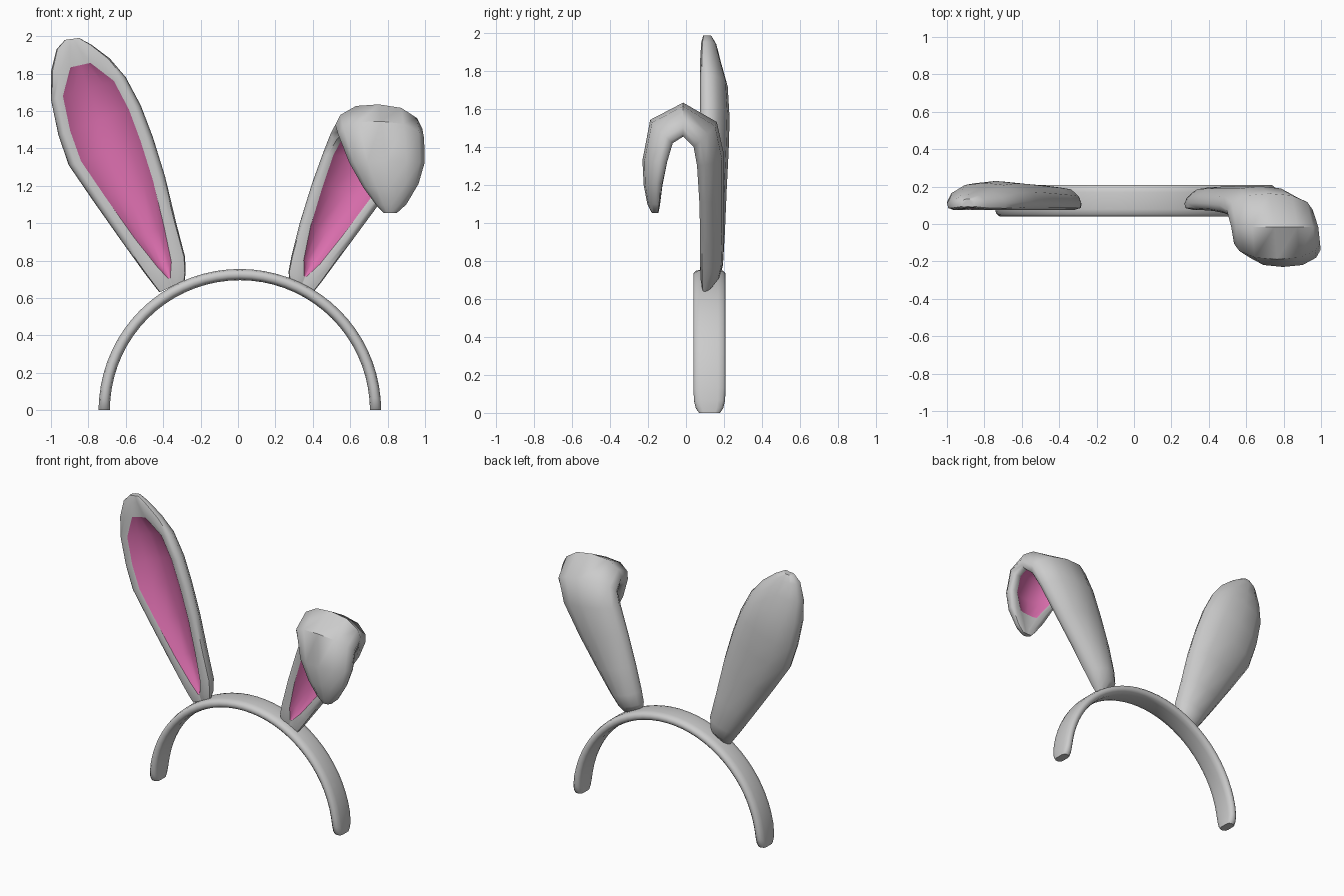
import bpy, bmesh, math
from mathutils import Vector

if "Cube" in bpy.data.objects:
    bpy.data.objects.remove(bpy.data.objects["Cube"])


def make_object(name, verts, faces, color=None):
    mesh = bpy.data.meshes.new(name)
    mesh.from_pydata([tuple(v) for v in verts], [], faces)
    obj = bpy.data.objects.new(name, mesh)
    bpy.context.collection.objects.link(obj)
    bm = bmesh.new()
    bm.from_mesh(mesh)
    loose = [v for v in bm.verts if not v.link_faces]
    bmesh.ops.delete(bm, geom=loose, context='VERTS')
    bm.to_mesh(mesh)
    bm.free()
    if color:
        mat = bpy.data.materials.new(name + "_colour")
        mat.diffuse_color = color
        mat.use_nodes = True
        mat.node_tree.nodes["Principled BSDF"].inputs["Base Color"].default_value = mat.diffuse_color
        mesh.materials.append(mat)
    bpy.ops.object.select_all(action='DESELECT')
    obj.select_set(True)
    bpy.context.view_layer.objects.active = obj
    bpy.ops.object.shade_smooth_by_angle(angle=math.radians(50))
    return obj


def bridge(rings, n):
    """Quads between consecutive closed rings, as (ring, side, face)."""
    for i in range(rings - 1):
        for j in range(n):
            k = (j + 1) % n
            yield i, j, (i * n + j, i * n + k, (i + 1) * n + k, (i + 1) * n + j)


# Headband: rounded strap section swept round a half circle, ends tapered
section = [(-.085, -.010), (-.072, -.024), (-.045, -.030), (.045, -.030), (.072, -.024), (.085, -.010),
           (.085, .010), (.072, .024), (.045, .030), (-.045, .030), (-.072, .024), (-.085, .010)]
angles = [0, 2, 5] + list(range(10, 171, 5)) + [175, 178, 180]
taper = {0: .65, 2: .85, 5: .96}
verts = []
for a in angles:
    s = taper.get(min(a, 180 - a), 1)
    t = math.radians(a)
    for y, r in section:
        rad = .725 + r
        verts.append((.01 + rad * math.cos(t), .124 + y * s, rad * math.sin(t)))
n = len(section)
faces = [f for _, _, f in bridge(len(angles), n)]
faces += [tuple(range(n))[::-1], tuple(range(len(verts) - n, len(verts)))]
make_object("headband", verts, faces)


# Ears: each station is (left x, z, right x, z, front y, depth, tilt, inner half width, recess)
def make_ear(name, stations):
    verts = []
    for lx, lz, rx, rz, y, depth, tilt, inner, recess in stations:
        left, right = Vector((lx, y, lz)), Vector((rx, y, rz))
        mid, half = (left + right) / 2, (right - left) / 2
        f = inner / half.length
        t = math.radians(tilt)
        normal = Vector((0, math.cos(t), math.sin(t))) * depth
        ring = [(-f, .06), (-f * .6, .06 + recess * .8), (0, .06 + recess),
                (f * .6, .06 + recess * .8), (f, .06),
                ((1 + f) / 2, 0), (.95, .08), (1, .3), (.88, .62), (.52, .92), (0, 1),
                (-.52, .92), (-.88, .62), (-1, .3), (-.95, .08), (-(1 + f) / 2, 0)]
        verts += [mid + half * u + normal * d for u, d in ring]
    n, count = 16, len(stations)
    shell, lining = [], []
    for i, j, face in bridge(count, n):
        (lining if j < 4 and 1 <= i < count - 3 else shell).append(face)
    shell += [tuple(range(n))[::-1], tuple(range(len(verts) - n, len(verts)))]
    make_object(name, verts, shell)
    make_object(name + "_lining", verts, lining, (.72, .16, .43, 1))


# Upright ear
make_ear("upright_ear", [
    (-.42, .63, -.285, .695, .085, .05, 0, .004, 0),
    (-.455, .675, -.28, .735, .077, .10, 0, .006, .03),
    (-.505, .74, -.283, .82, .075, .12, 0, .04, .3),
    (-.62, .90, -.33, 1.00, .075, .13, 0, .085, .42),
    (-.775, 1.12, -.39, 1.25, .075, .14, 0, .135, .48),
    (-.905, 1.31, -.455, 1.46, .075, .15, 0, .168, .5),
    (-.96, 1.47, -.52, 1.63, .075, .155, 0, .167, .5),
    (-1.0, 1.66, -.60, 1.78, .075, .145, 0, .142, .42),
    (-1.0, 1.81, -.685, 1.88, .075, .11, 0, .055, .08),
    (-.97, 1.93, -.785, 1.955, .08, .08, 0, .02, 0),
    (-.925, 1.98, -.85, 1.99, .09, .045, 0, .004, 0)])

# Folded ear: bends forward and hangs down
make_ear("folded_ear", [
    (.275, .70, .41, .64, .085, .05, 0, .004, 0),
    (.27, .74, .45, .69, .077, .10, 0, .006, .03),
    (.285, .82, .505, .765, .075, .12, 0, .045, .3),
    (.33, 1.00, .62, .92, .075, .125, 0, .09, .42),
    (.395, 1.21, .76, 1.11, .07, .13, 0, .13, .46),
    (.455, 1.37, .89, 1.30, .058, .145, 8, .165, .46),
    (.495, 1.445, .955, 1.40, .04, .165, 42, .172, .46),
    (.52, 1.475, .985, 1.455, -.015, .17, 90, .17, .46),
    (.535, 1.44, .995, 1.42, -.07, .165, 136, .168, .46),
    (.595, 1.32, .998, 1.32, -.10, .13, 175, .14, .42),
    (.67, 1.19, .965, 1.21, -.125, .098, 180, .07, .1),
    (.74, 1.095, .90, 1.10, -.137, .066, 180, .02, 0),
    (.78, 1.053, .85, 1.055, -.145, .035, 180, .004, 0)])
